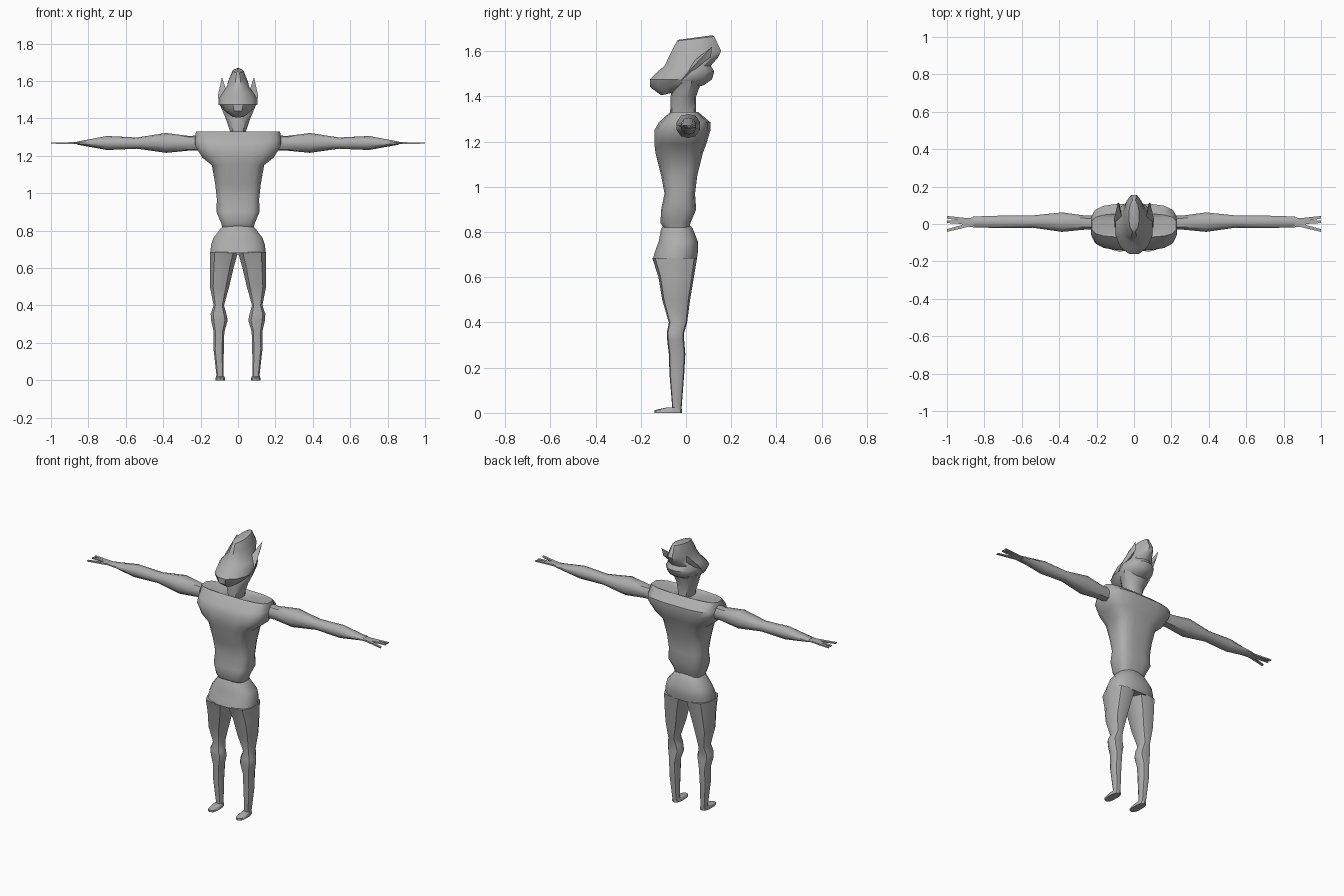
import bpy, bmesh, math

grey = bpy.data.materials.new("plain grey")
grey.diffuse_color = (0.42, 0.42, 0.42, 1)


def finish(name, bm, mirror=False, angle=40):
    bmesh.ops.recalc_face_normals(bm, faces=bm.faces)
    me = bpy.data.meshes.new(name)
    bm.to_mesh(me)
    bm.free()
    me.materials.append(grey)
    ob = bpy.data.objects.new(name, me)
    bpy.context.collection.objects.link(ob)
    bpy.ops.object.select_all(action='DESELECT')
    ob.select_set(True)
    bpy.context.view_layer.objects.active = ob
    bpy.ops.object.shade_smooth_by_angle(angle=math.radians(angle))
    if mirror:
        m = ob.modifiers.new("mirror", 'MIRROR')
        m.use_mirror_merge = False
    return ob


def loft(name, rings, n=12, power=1.0, axis='z', mirror=False, angle=40):
    """Skin rings (t, u0, u1, v0, v1[, rise]); power < 1 makes them boxier."""
    bm = bmesh.new()
    loops = []
    for r in rings:
        t, u0, u1, v0, v1 = r[:5]
        rise = r[5] if len(r) > 5 else 0
        loop = []
        for i in range(n):
            a = 2 * math.pi * (i + 0.5) / n
            c, s = math.cos(a), math.sin(a)
            k = math.cos(math.pi / n)
            c = math.copysign(min(1, abs(c) / k) ** power, c)
            s = math.copysign(min(1, abs(s) / k) ** power, s)
            u = (u0 + u1) / 2 + c * (u1 - u0) / 2
            v = (v0 + v1) / 2 + s * (v1 - v0) / 2
            h = t + rise * (s + 1) / 2
            loop.append(bm.verts.new((u, v, h) if axis == 'z' else (h, u, v)))
        loops.append(loop)
    for a, b in zip(loops, loops[1:]):
        for i in range(n):
            j = (i + 1) % n
            bm.faces.new((a[i], a[j], b[j], b[i]))
    bm.faces.new(loops[0])
    bm.faces.new(loops[-1])
    return finish(name, bm, mirror, angle)


def sym(rows):
    """Rows of (z, half width, front y, back y[, rise]) to centred rings."""
    return [(r[0], -r[1], r[1], *r[2:]) for r in rows]


# torso with square shoulders
loft("torso", sym([
    (0.82, 0.085, -0.10, 0.015), (0.84, 0.09, -0.113, 0.02), (0.90, 0.115, -0.11, 0.045),
    (0.97, 0.113, -0.095, 0.04), (1.05, 0.122, -0.11, 0.05),
    (1.15, 0.14, -0.135, 0.075), (1.19, 0.19, -0.14, 0.09),
    (1.25, 0.228, -0.14, 0.108), (1.285, 0.23, -0.12, 0.108),
    (1.33, 0.225, -0.07, 0.055), (1.315, 0.08, -0.06, 0.045)]), n=16, power=0.6)

# neck, wider at the top
loft("neck", sym([
    (1.29, 0.04, -0.07, 0.05), (1.33, 0.042, -0.07, 0.045),
    (1.40, 0.066, -0.068, 0.045), (1.47, 0.095, -0.06, 0.07)]), n=10)

# head with blunt snout and swept-back crown
loft("head", sym([
    (1.405, 0.04, -0.11, 0.03, 0.03), (1.44, 0.075, -0.158, 0.08, 0.01),
    (1.475, 0.10, -0.16, 0.115), (1.51, 0.10, -0.125, 0.125),
    (1.535, 0.085, -0.095, 0.11), (1.57, 0.06, -0.078, 0.14),
    (1.60, 0.052, -0.064, 0.156), (1.645, 0.028, -0.04, 0.125, 0.02),
    (1.65, 0.008, -0.034, 0.115, 0.02)]), n=12)

# pointed ears
bm = bmesh.new()
for p in [(0.06, -0.01, 1.50), (0.105, -0.02, 1.47), (0.106, 0.03, 1.53),
          (0.06, 0.02, 1.545), (0.086, 0.115, 1.62), (0.078, 0.11, 1.575)]:
    bm.verts.new(p)
bmesh.ops.convex_hull(bm, input=bm.verts)
finish("ear", bm, mirror=True)

# hips
loft("hips", sym([
    (0.835, 0.07, -0.095, 0.015), (0.815, 0.09, -0.11, 0.03),
    (0.76, 0.132, -0.12, 0.052), (0.72, 0.145, -0.135, 0.054),
    (0.68, 0.147, -0.147, 0.048)]), n=16, power=0.8)

# legs
loft("leg", [
    (0.685, 0.0, 0.149, -0.149, 0.049), (0.60, 0.024, 0.15, -0.122, 0.035),
    (0.50, 0.047, 0.15, -0.105, 0.018), (0.40, 0.075, 0.13, -0.076, 0.005),
    (0.355, 0.062, 0.146, -0.085, -0.008), (0.32, 0.055, 0.144, -0.083, -0.008),
    (0.26, 0.073, 0.13, -0.076, -0.003), (0.17, 0.076, 0.131, -0.073, -0.008),
    (0.015, 0.077, 0.114, -0.06, -0.02)], n=10, power=0.85, mirror=True)

# feet
loft("foot", [
    (0.0, 0.07, 0.12, -0.14, -0.018), (0.012, 0.07, 0.12, -0.14, -0.018),
    (0.023, 0.075, 0.116, -0.09, -0.02)], n=10, power=0.8, mirror=True)

# arms
loft("arm", [
    (0.20, -0.03, 0.045, 1.228, 1.31), (0.26, -0.03, 0.045, 1.228, 1.306),
    (0.385, -0.042, 0.062, 1.216, 1.322), (0.54, -0.02, 0.046, 1.238, 1.298),
    (0.70, -0.022, 0.045, 1.231, 1.306), (0.86, -0.018, 0.04, 1.26, 1.276)],
    n=10, axis='x', mirror=True)

# palms and fingers
loft("palm", [
    (0.85, -0.018, 0.036, 1.262, 1.275), (0.92, -0.012, 0.028, 1.264, 1.272)],
    n=8, power=0.6, axis='x', mirror=True)
for i, (y0, y1) in enumerate([(-0.004, -0.035), (0.008, 0.012), (0.02, 0.036)]):
    loft("finger_%d" % (i + 1), [
        (0.88, y0 - 0.01, y0 + 0.01, 1.263, 1.273),
        (1.0, y1 - 0.007, y1 + 0.007, 1.265, 1.271)],
        n=4, axis='x', mirror=True)
